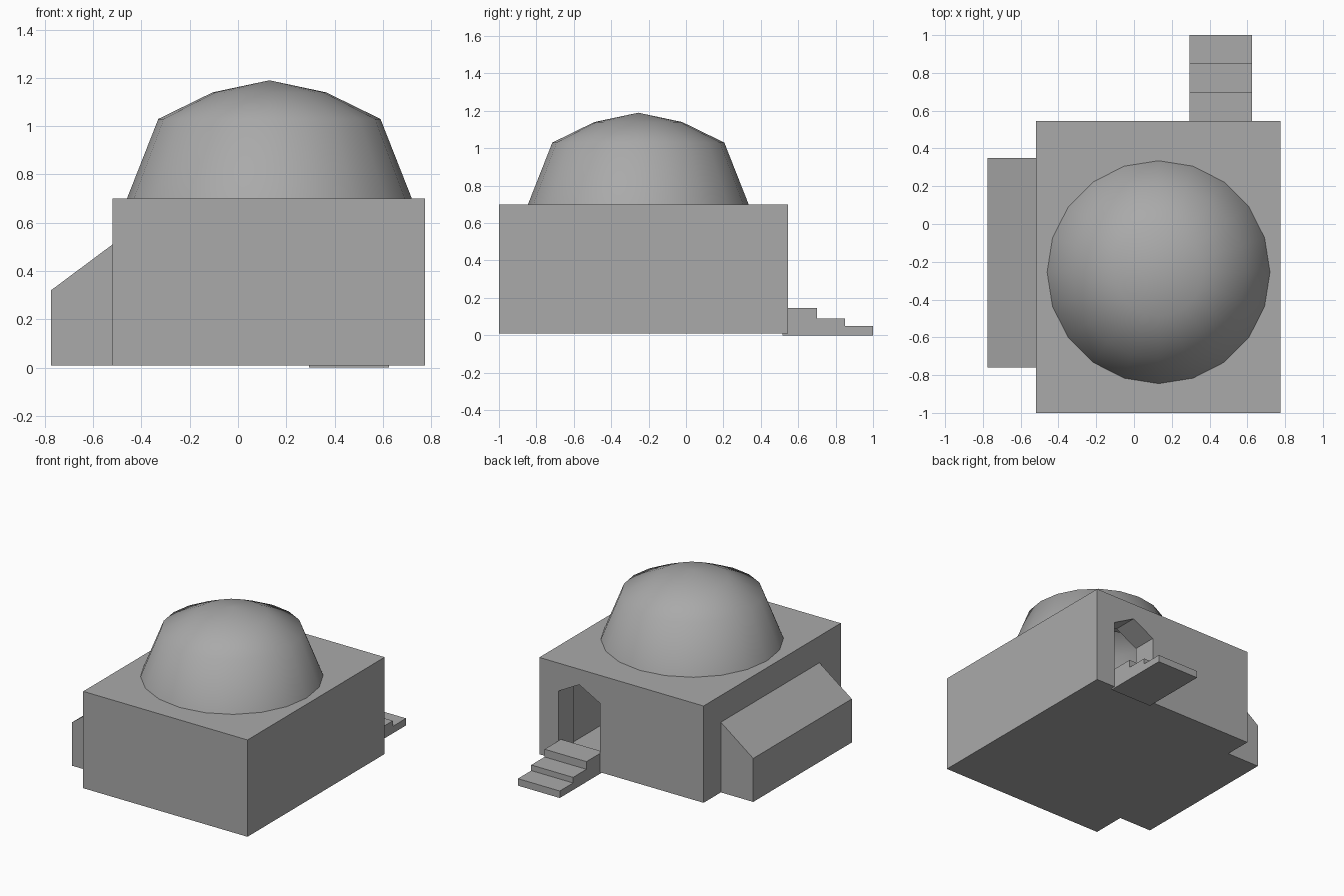
import bpy, bmesh, math
from mathutils import Vector

old = bpy.data.objects.get("Cube")
if old:
    bpy.data.objects.remove(old, do_unlink=True)

# Plain grey plaster for the whole building
GREY = (0.4, 0.4, 0.4, 1)
plaster = bpy.data.materials.new("grey_plaster")
plaster.use_nodes = True
plaster.diffuse_color = GREY
plaster.node_tree.nodes["Principled BSDF"].inputs["Base Color"].default_value = GREY


def finish(name, bm):
    bmesh.ops.recalc_face_normals(bm, faces=bm.faces)
    mesh = bpy.data.meshes.new(name)
    bm.to_mesh(mesh)
    bm.free()
    mesh.materials.append(plaster)
    obj = bpy.data.objects.new(name, mesh)
    bpy.context.collection.objects.link(obj)
    return obj


def prism(name, profile, shift):
    """Extrude a closed outline of 3D points along a vector."""
    bm = bmesh.new()
    face = bm.faces.new([bm.verts.new(p) for p in profile])
    out = bmesh.ops.extrude_face_region(bm, geom=[face])
    moved = [v for v in out["geom"] if isinstance(v, bmesh.types.BMVert)]
    bmesh.ops.translate(bm, verts=moved, vec=Vector(shift))
    return finish(name, bm)


def box(name, x0, x1, y0, y1, z0, z1):
    return prism(name, [(x0, y0, z0), (x1, y0, z0), (x1, y1, z0), (x0, y1, z0)],
                 (0, 0, z1 - z0))


def cut(target, cutter):
    mod = target.modifiers.new(cutter.name, 'BOOLEAN')
    mod.operation = 'DIFFERENCE'
    mod.solver = 'EXACT'
    mod.object = cutter
    bpy.context.view_layer.objects.active = target
    bpy.ops.object.modifier_apply(modifier=mod.name)
    bpy.data.objects.remove(cutter, do_unlink=True)


SIDES, CX, CY, ROOF = 20, 0.13, -0.255, 0.70


def ring(r, z):
    return [(CX + r * math.cos(i * math.tau / SIDES),
             CY + r * math.sin(i * math.tau / SIDES), z) for i in range(SIDES)]


# Main block, hollowed into a room with a pointed doorway and an opening under the dome
walls = box("main_block", -0.52, 0.775, -1, 0.545, 0.01, ROOF)
cut(walls, box("room", -0.44, 0.69, -0.92, 0.37, 0.02, 0.65))
cut(walls, prism("doorway", [(0.295, 0.6, 0.02), (0.295, 0.6, 0.5), (0.46, 0.6, 0.59),
                             (0.625, 0.6, 0.5), (0.625, 0.6, 0.02)], (0, -0.3, 0)))
cut(walls, prism("roof_opening", ring(0.57, 0.6), (0, 0, 0.2)))

# Faceted smooth dome
bm = bmesh.new()
rings = [[bm.verts.new(p) for p in ring(r, z)]
         for r, z in ((0.59, ROOF), (0.46, 1.03), (0.235, 1.14))]
tip = bm.verts.new((CX, CY, 1.19))
for i in range(SIDES):
    j = (i + 1) % SIDES
    for low, high in zip(rings, rings[1:]):
        bm.faces.new((low[i], low[j], high[j], high[i]))
    bm.faces.new((rings[-1][i], rings[-1][j], tip))
for f in bm.faces:
    f.smooth = True
dome = finish("dome", bm)

# Side annex with a sloping roof
prism("side_annex", [(-0.775, -0.76, 0.01), (-0.52, -0.76, 0.01),
                     (-0.52, -0.76, 0.51), (-0.775, -0.76, 0.32)], (0, 1.11, 0))

# Entrance stairs, one stepped outline
outline = [(0.515, 0)]
for y, z in ((1.0, 0.05), (0.85, 0.09), (0.70, 0.145)):
    outline += [(y, outline[-1][1]), (y, z)]
outline.append((0.515, 0.145))
prism("entrance_stairs", [(0.295, y, z) for y, z in outline], (0.33, 0, 0))
